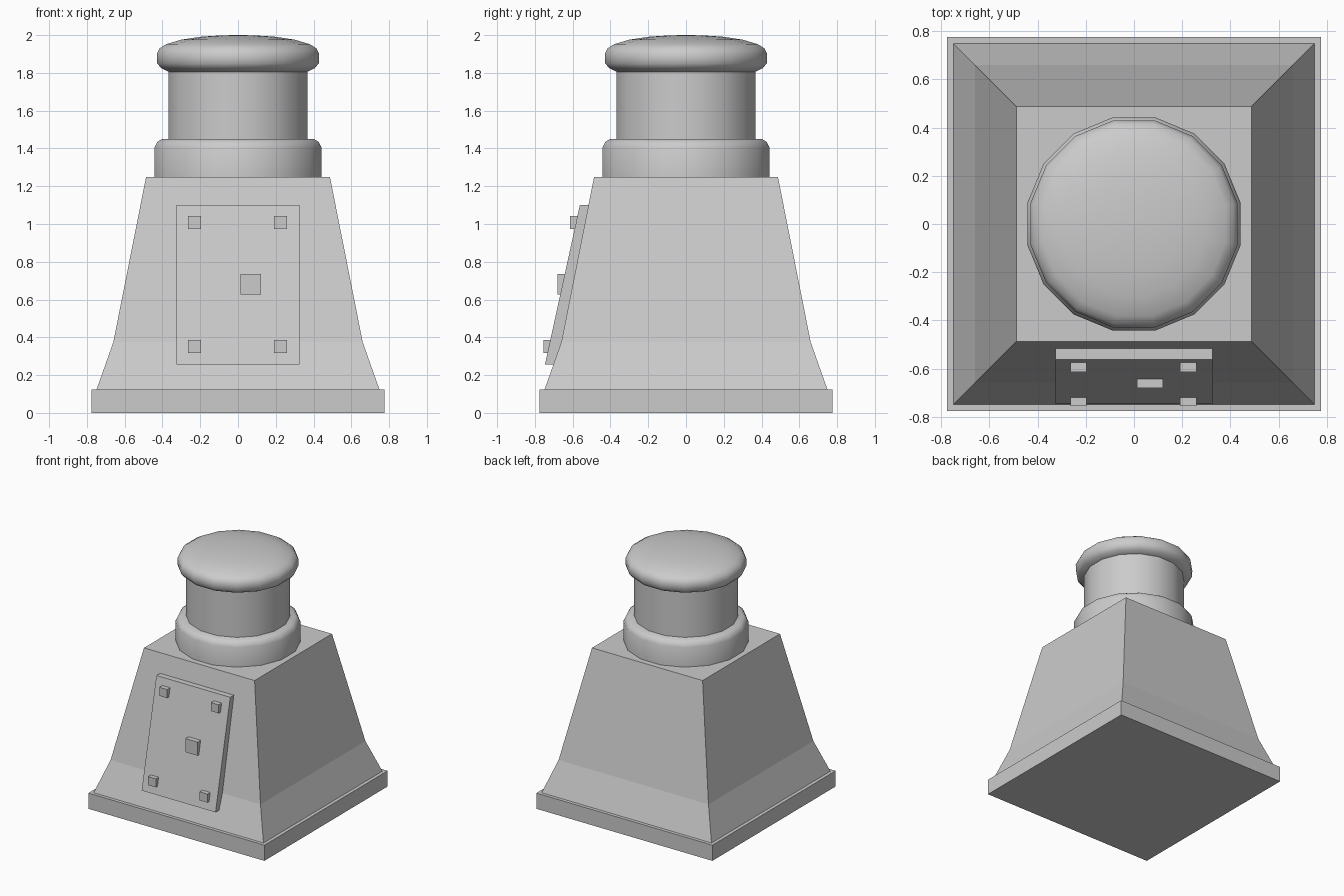
import bpy, bmesh, math

cube = bpy.data.objects.get("Cube")
if cube:
    bpy.data.objects.remove(cube, do_unlink=True)

# Single painted-metal colour
grey = bpy.data.materials.new("plain_grey")
grey.use_nodes = True
COLOUR = (0.6, 0.6, 0.6, 1)
grey.diffuse_color = COLOUR
for node in grey.node_tree.nodes:
    if node.type == 'BSDF_PRINCIPLED':
        node.inputs["Base Color"].default_value = COLOUR


def finish(bm, name, smooth=False):
    bmesh.ops.recalc_face_normals(bm, faces=bm.faces)
    mesh = bpy.data.meshes.new(name)
    bm.to_mesh(mesh)
    bm.free()
    mesh.materials.append(grey)
    obj = bpy.data.objects.new(name, mesh)
    bpy.context.collection.objects.link(obj)
    if smooth:
        bpy.ops.object.select_all(action='DESELECT')
        obj.select_set(True)
        bpy.context.view_layer.objects.active = obj
        bpy.ops.object.shade_smooth_by_angle(angle=math.radians(50))
    return obj


def loft(name, profile, sides, smooth=False):
    """Stack of regular polygons; profile holds (apothem, z)."""
    bm = bmesh.new()
    rings = []
    for apothem, z in profile:
        r = apothem / math.cos(math.pi / sides)
        angles = [2 * math.pi * (i + 0.5) / sides for i in range(sides)]
        rings.append([bm.verts.new((r * math.cos(a), r * math.sin(a), z)) for a in angles])
    for low, high in zip(rings, rings[1:]):
        for i in range(sides):
            j = (i + 1) % sides
            bm.faces.new((low[i], low[j], high[j], high[i]))
    bm.faces.new(rings[0])
    bm.faces.new(rings[-1])
    return finish(bm, name, smooth)


def extrude_side(name, outline, x0, x1):
    """Extrude a (y, z) outline across x."""
    bm = bmesh.new()
    face = bm.faces.new([bm.verts.new((x0, y, z)) for y, z in outline])
    new = bmesh.ops.extrude_face_region(bm, geom=[face])["geom"]
    verts = [v for v in new if isinstance(v, bmesh.types.BMVert)]
    bmesh.ops.translate(bm, verts=verts, vec=(x1 - x0, 0, 0))
    return finish(bm, name)


def block(name, x, z, size, front, depth):
    h = size / 2
    outline = [(front, z - h), (front + depth, z - h), (front + depth, z + h), (front, z + h)]
    return extrude_side(name, outline, x - h, x + h)


# Square plinth and flared housing
loft("plinth", [(0.775, 0), (0.775, 0.125)], 4)
loft("housing", [(0.75, 0.12), (0.66, 0.375), (0.487, 1.248)], 4)

# Round stack: collar, neck and mushroom cap
loft("collar", [(0.442, 1.24), (0.442, 1.405), (0.428, 1.434), (0.402, 1.45)], 16, True)
loft("neck", [(0.368, 1.44), (0.368, 1.82)], 16, True)
loft("cap", [(0.362, 1.803), (0.405, 1.824), (0.428, 1.85), (0.43, 1.9), (0.415, 1.93),
             (0.38, 1.952), (0.3, 1.976), (0.2, 1.991), (0.1, 1.998), (0.02, 2)], 16, True)

# Access plate lying on the sloping front
extrude_side("access_plate", [(-0.747, 0.255), (-0.562, 1.1), (-0.515, 1.1),
                              (-0.658, 0.375), (-0.7, 0.255)], -0.325, 0.325)

# Corner bolts and latch
for side, x in (("right", -0.23), ("left", 0.225)):
    block("upper_bolt_" + side, x, 1.008, 0.068, -0.613, 0.07)
    block("lower_bolt_" + side, x, 0.351, 0.068, -0.754, 0.07)
block("latch", 0.067, 0.68, 0.108, -0.681, 0.07)
